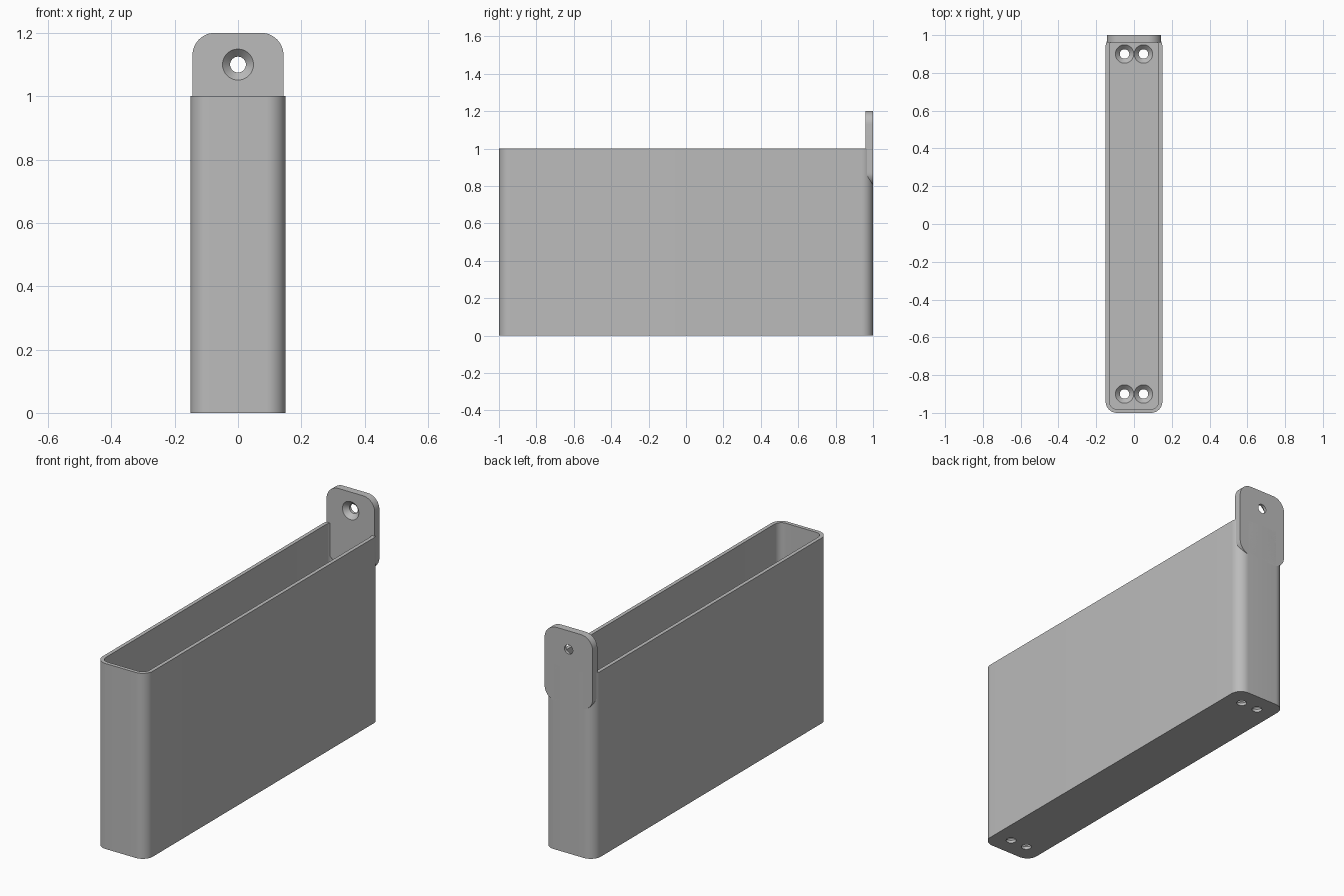
import bpy, bmesh, math
from mathutils import Matrix, Vector

if "Cube" in bpy.data.objects:
    bpy.data.objects.remove(bpy.data.objects["Cube"])

grey = bpy.data.materials.new("plain_grey")
grey.use_nodes = True
COLOUR = (0.5, 0.5, 0.5, 1)
grey.diffuse_color = COLOUR
grey.node_tree.nodes["Principled BSDF"].inputs["Base Color"].default_value = COLOUR

UPRIGHT = Matrix.Rotation(math.radians(90), 4, 'X')  # local z becomes -y


def make_object(name, bm, matrix):
    bmesh.ops.transform(bm, matrix=matrix, verts=bm.verts)
    bmesh.ops.recalc_face_normals(bm, faces=bm.faces)
    mesh = bpy.data.meshes.new(name)
    bm.to_mesh(mesh)
    bm.free()
    mesh.materials.append(grey)
    obj = bpy.data.objects.new(name, mesh)
    bpy.context.collection.objects.link(obj)
    return obj


def rounded_block(name, width, length, height, radius, matrix, steps=12):
    """Rounded rectangle extruded upwards from its own base."""
    bm = bmesh.new()
    corners = [(1, 1), (-1, 1), (-1, -1), (1, -1)]
    ring = []
    for i, (sx, sy) in enumerate(corners):
        for k in range(steps + 1):
            a = math.pi / 2 * (i + k / steps)
            ring.append(bm.verts.new((sx * (width / 2 - radius) + radius * math.cos(a),
                                      sy * (length / 2 - radius) + radius * math.sin(a), 0)))
    base = bm.faces.new(ring)
    top = bmesh.ops.extrude_face_region(bm, geom=[base])["geom"]
    bmesh.ops.translate(bm, vec=(0, 0, height),
                        verts=[v for v in top if isinstance(v, bmesh.types.BMVert)])
    return make_object(name, bm, matrix)


def screw_cutter(matrix):
    """Countersunk screw shape; its local z = 0 is the surface it enters."""
    bm = bmesh.new()
    profile = [(0, -0.1), (0.025, -0.1), (0.025, -0.025), (0.049, 0), (0.049, 0.01), (0, 0.01)]
    verts = [bm.verts.new((r, 0, z)) for r, z in profile]
    edges = [bm.edges.new(pair) for pair in zip(verts, verts[1:])]
    bmesh.ops.spin(bm, geom=verts + edges, cent=(0, 0, 0), axis=(0, 0, 1),
                   angle=math.tau, steps=32)
    bmesh.ops.remove_doubles(bm, verts=bm.verts, dist=0.0001)
    return make_object("screw_cutter", bm, matrix)


def cut(target, cutter):
    mod = target.modifiers.new("cut", 'BOOLEAN')
    mod.operation = 'DIFFERENCE'
    mod.solver = 'EXACT'
    mod.object = cutter
    bpy.context.view_layer.objects.active = target
    bpy.ops.object.modifier_apply(modifier=mod.name)
    bpy.data.objects.remove(cutter)


def smooth(obj):
    bpy.ops.object.select_all(action='DESELECT')
    obj.select_set(True)
    bpy.context.view_layer.objects.active = obj
    bpy.ops.object.shade_smooth_by_angle(angle=math.radians(30))


WALL, FLOOR, TAB = 0.02, 0.04, 0.04

# Open bin with rounded upright corners
bin_body = rounded_block("bin_body", 0.3, 2, 1, 0.06, Matrix.Identity(4))
cut(bin_body, rounded_block("cavity_cutter", 0.3 - 2 * WALL, 2 - 2 * WALL, 1.2, 0.04,
                            Matrix.Translation((0, 0, FLOOR))))

# Countersunk screw holes in the floor
for x in (-0.05, 0.05):
    for y in (-0.9, 0.9):
        cut(bin_body, screw_cutter(Matrix.Translation((x, y, FLOOR))))
smooth(bin_body)

# Hanging tab with one countersunk hole
tab = rounded_block("hanging_tab", 0.287, 0.4, TAB, 0.07,
                    Matrix.Translation((0, 1, 1)) @ UPRIGHT)
cut(tab, screw_cutter(Matrix.Translation((0, 1 - TAB, 1.1)) @ UPRIGHT))
smooth(tab)
